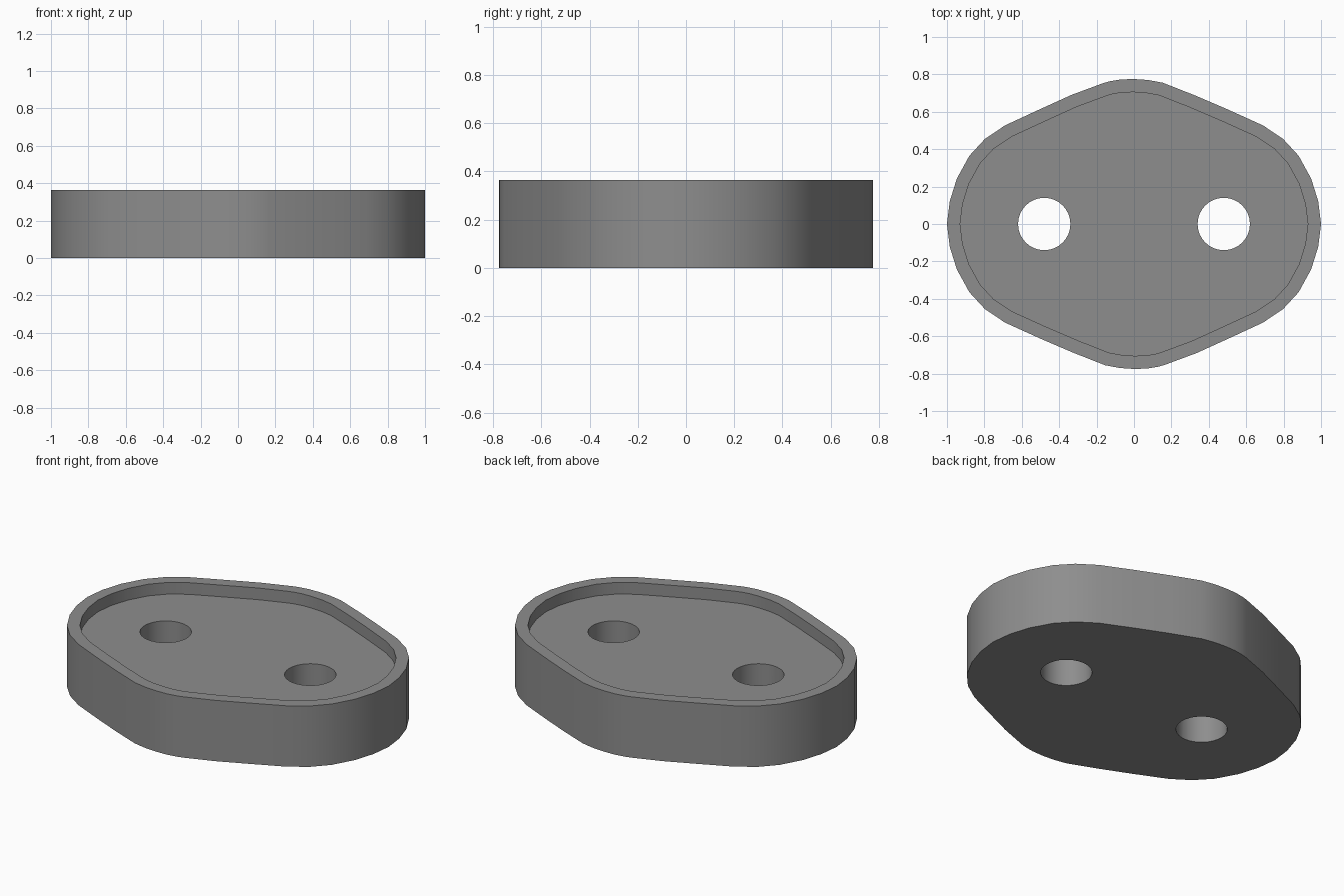
import bpy, bmesh, math
from mathutils import Vector

if "Cube" in bpy.data.objects:
    bpy.data.objects.remove(bpy.data.objects["Cube"])

HEIGHT, FLOOR, WALL = 0.365, 0.295, 0.07

grey = bpy.data.materials.new("grey")
grey.diffuse_color = (0.27, 0.27, 0.27, 1)
grey.use_nodes = True
grey.node_tree.nodes["Principled BSDF"].inputs["Base Color"].default_value = grey.diffuse_color


def prism(name, pts, z0, z1):
    """Solid with a flat outline, counter-clockwise, from z0 to z1."""
    bm = bmesh.new()
    base = bm.faces.new([bm.verts.new((x, y, z0)) for x, y in pts])
    top = bmesh.ops.extrude_face_region(bm, geom=[base])["geom"]
    bmesh.ops.translate(bm, vec=(0, 0, z1 - z0),
                        verts=[v for v in top if isinstance(v, bmesh.types.BMVert)])
    bmesh.ops.recalc_face_normals(bm, faces=bm.faces)
    me = bpy.data.meshes.new(name)
    bm.to_mesh(me)
    bm.free()
    me.materials.append(grey)
    ob = bpy.data.objects.new(name, me)
    bpy.context.collection.objects.link(ob)
    return ob


def inset(pts, d):
    """Mitred inward offset of a closed outline."""
    out = []
    for i, p in enumerate(pts):
        a = (p - pts[i - 1]).normalized()
        b = (pts[(i + 1) % len(pts)] - p).normalized()
        na, nb = Vector((-a.y, a.x)), Vector((-b.y, b.x))
        m = (na + nb).normalized()
        out.append(p + m * (d / m.dot(na)))
    return out


# Outline: one half, turned 180 degrees for the other
half = [Vector(p) for p in (
    (1, 0), (0.985, 0.122), (0.947, 0.243), (0.88, 0.365), (0.797, 0.455),
    (0.69, 0.527), (0.5, 0.613), (0.325, 0.688), (0.155, 0.755), (0.075, 0.77),
    (0, 0.775), (-0.07, 0.773), (-0.13, 0.763), (-0.165, 0.753), (-0.335, 0.69),
    (-0.5, 0.615), (-0.69, 0.527), (-0.797, 0.455), (-0.88, 0.365),
    (-0.947, 0.243), (-0.985, 0.122))]
outline = half + [-p for p in half]

body = prism("tray_body", outline, 0, HEIGHT)

# Shallow recess and two through holes
cutters = [prism("recess_cutter", inset(outline, WALL), FLOOR, HEIGHT + 0.2)]
for side, x in (("left", -0.48), ("right", 0.48)):
    circle = [(x + 0.14 * math.cos(math.tau * i / 32), 0.14 * math.sin(math.tau * i / 32))
              for i in range(32)]
    cutters.append(prism(side + "_hole_cutter", circle, -0.2, HEIGHT + 0.2))

bpy.context.view_layer.objects.active = body
for c in cutters:
    c.hide_render = True
    mod = body.modifiers.new(c.name, "BOOLEAN")
    mod.operation, mod.solver, mod.object = "DIFFERENCE", "EXACT", c
    bpy.ops.object.modifier_apply(modifier=mod.name)
    bpy.data.objects.remove(c)

# Smooth walls, crisp rims
bpy.ops.object.select_all(action="DESELECT")
body.select_set(True)
bpy.ops.object.shade_smooth_by_angle(angle=math.radians(30))
